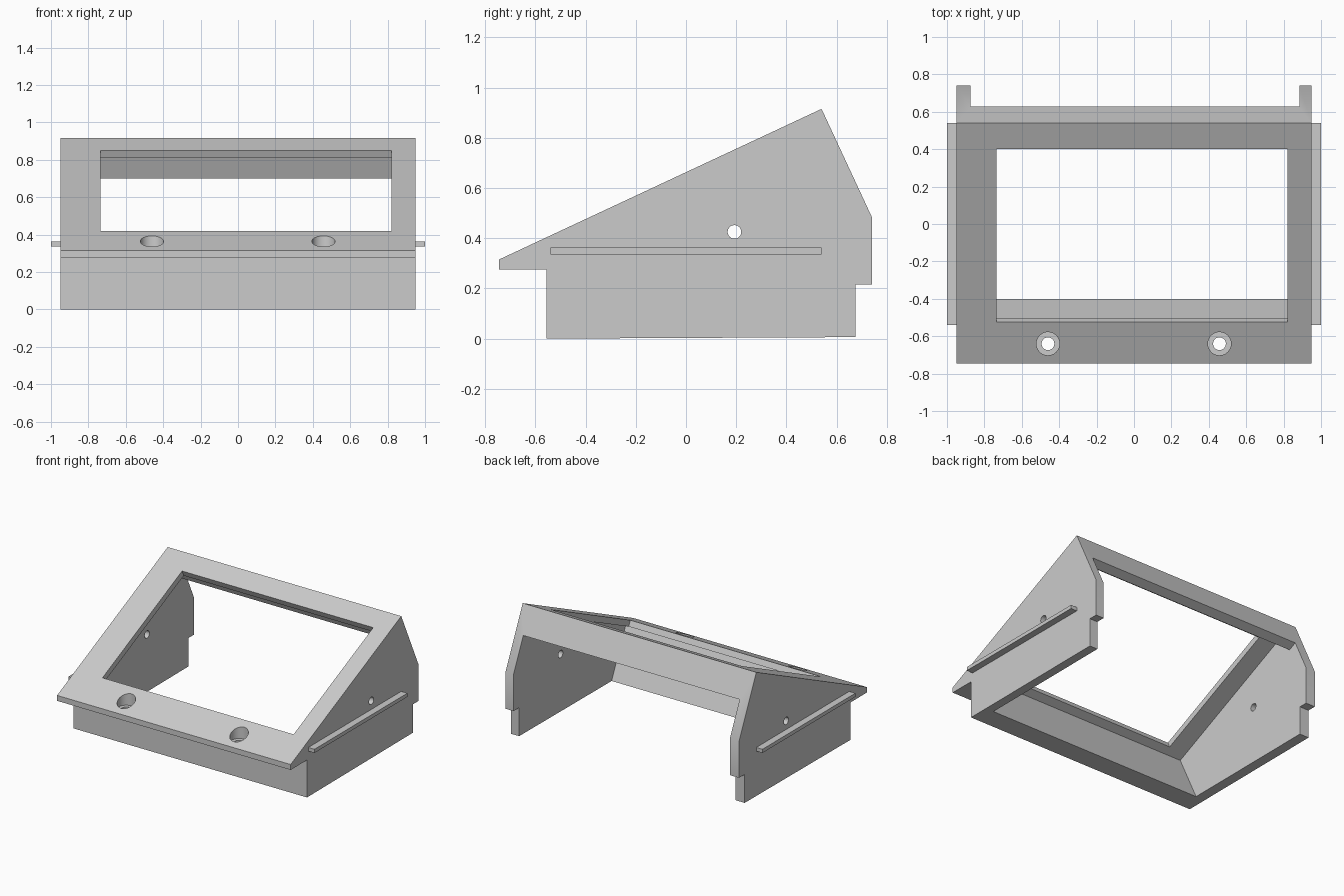
import bpy, math
from mathutils import Vector

if "Cube" in bpy.data.objects:
    bpy.data.objects.remove(bpy.data.objects["Cube"])

grey = bpy.data.materials.new("plain grey")
grey.use_nodes = True
colour = (0.6, 0.6, 0.6, 1)
grey.diffuse_color = colour
grey.node_tree.nodes["Principled BSDF"].inputs["Base Color"].default_value = colour


def prism(name, profile, x0, x1):
    """Extrude a (y, z) outline along x."""
    n = len(profile)
    verts = [(x, y, z) for x in (x0, x1) for y, z in profile]
    faces = [tuple(range(n))[::-1], tuple(range(n, 2 * n))]
    faces += [(i, (i + 1) % n, n + (i + 1) % n, n + i) for i in range(n)]
    mesh = bpy.data.meshes.new(name)
    mesh.from_pydata(verts, [], faces)
    mesh.materials.append(grey)
    obj = bpy.data.objects.new(name, mesh)
    bpy.context.collection.objects.link(obj)
    return obj


def cylinder(name, radius, depth, location, rotation=(0, 0, 0)):
    bpy.ops.mesh.primitive_cylinder_add(vertices=48, radius=radius, depth=depth,
                                        location=location, rotation=rotation)
    obj = bpy.context.object
    obj.name = name
    obj.data.materials.append(grey)
    return obj


def cut(target, cutter):
    """Subtract the cutter and discard it."""
    mod = target.modifiers.new("cut", 'BOOLEAN')
    mod.operation = 'DIFFERENCE'
    mod.solver = 'EXACT'
    mod.object = cutter
    bpy.context.view_layer.objects.active = target
    bpy.ops.object.modifier_apply(modifier=mod.name)
    bpy.data.objects.remove(cutter)


# Sloped housing: solid side outline
housing = prism("housing", [
    (-0.745, 0.275), (-0.555, 0.275), (-0.555, 0), (0.675, 0.006), (0.675, 0.215),
    (0.74, 0.215), (0.74, 0.485), (0.54, 0.915), (-0.745, 0.315)], -0.95, 0.95)

# Inner pocket, square to the sloped panel, open at the bottom and back
cut(housing, prism("pocket_cutter", [
    (-0.353, -0.1), (0.9, -0.1), (0.9, 0.855), (0.567, 0.70),
    (0.501, 0.846), (-0.564, 0.351)], -0.875, 0.885))

# Window through the sloped panel
normal = Vector((-math.sin(math.radians(25)), math.cos(math.radians(25))))
low, high = Vector((-0.525, 0.418)), Vector((0.40, 0.85))
cut(housing, prism("window_cutter", [
    low - normal * 0.1, high - normal * 0.1,
    high + normal * 0.1, low + normal * 0.1], -0.735, 0.82))

# Counterbored holes in the front lip
for x in (-0.46, 0.457):
    cut(housing, cylinder("bore_cutter", 0.034, 0.4, (x, -0.64, 0.35)))
    cut(housing, cylinder("counterbore_cutter", 0.062, 0.2, (x, -0.64, 0.405)))

# Round hole through both side walls
cut(housing, cylinder("side_hole_cutter", 0.027, 2.4, (0, 0.193, 0.425), (0, math.pi / 2, 0)))

# Guide rails on the outer sides
rail = [(-0.54, 0.335), (0.54, 0.335), (0.54, 0.362), (-0.54, 0.362)]
parts = [housing, prism("left_rail", rail, 0.945, 1.0), prism("right_rail", rail, -1.0, -0.945)]

bpy.ops.object.select_all(action='DESELECT')
for obj in parts:
    obj.select_set(True)
bpy.context.view_layer.objects.active = housing
bpy.ops.object.shade_smooth_by_angle(angle=math.radians(30))
